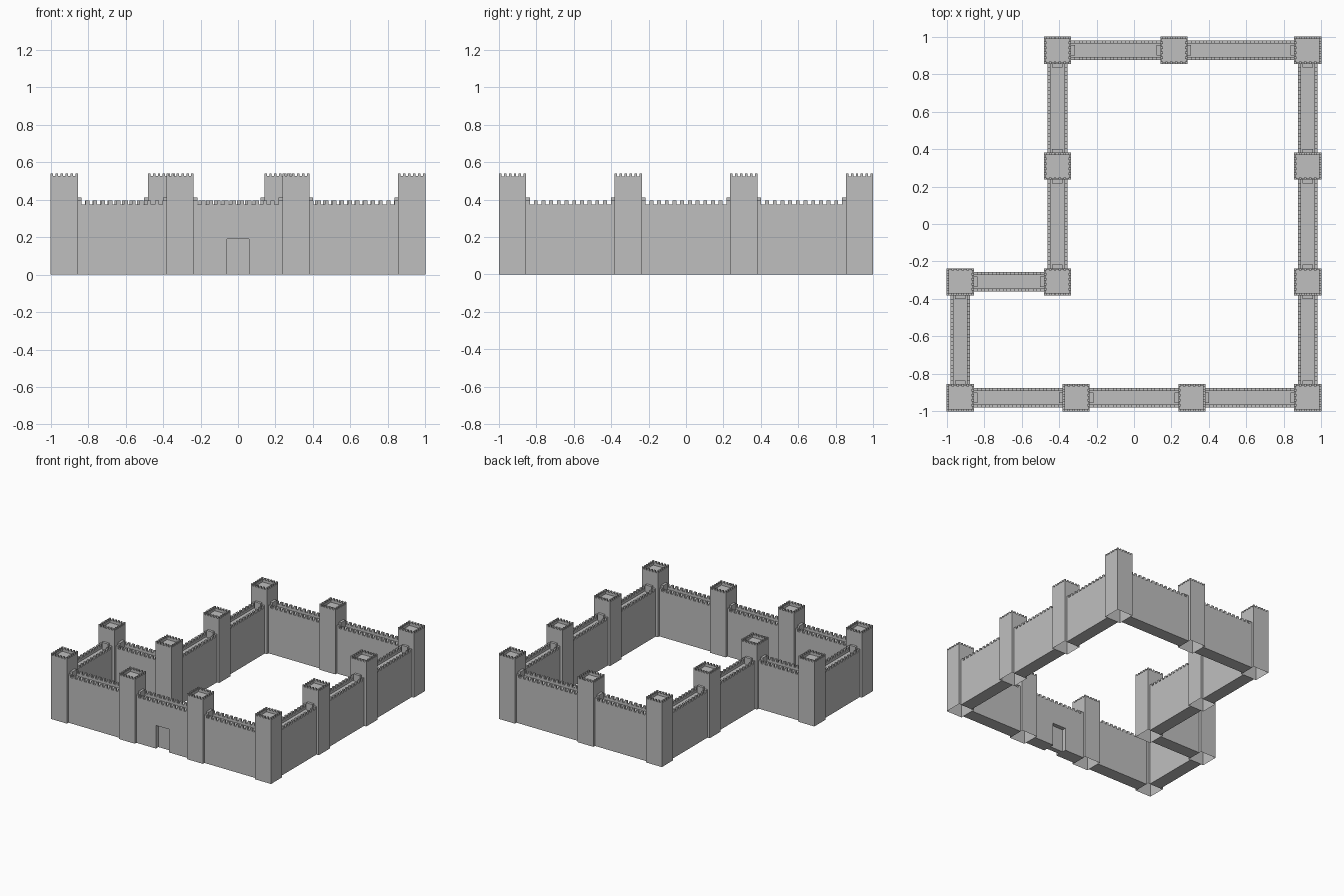
import bpy
import bmesh
import math
from mathutils import Matrix, Vector

cube = bpy.data.objects.get("Cube")
if cube:
    bpy.data.objects.remove(cube, do_unlink=True)

stone = bpy.data.materials.new("grey stone")
stone.use_nodes = True
GREY = (0.52, 0.52, 0.52, 1)
stone.diffuse_color = GREY
stone.node_tree.nodes["Principled BSDF"].inputs["Base Color"].default_value = GREY

TOWER, TOWER_TOP, TOWER_GAP, ROOF = 0.145, 0.54, 0.525, 0.505
WALL, WALL_TOP, WALL_GAP, WALK = 0.105, 0.395, 0.375, 0.355
RIM, PARAPET = 0.013, 0.016


def finish(bm, name, location=(0, 0, 0), angle=0):
    mesh = bpy.data.meshes.new(name)
    bmesh.ops.recalc_face_normals(bm, faces=bm.faces[:])
    bm.to_mesh(mesh)
    bm.free()
    mesh.materials.append(stone)
    obj = bpy.data.objects.new(name, mesh)
    bpy.context.scene.collection.objects.link(obj)
    obj.location = location
    obj.rotation_euler.z = angle
    return obj


def box(bm, low, high, open_bottom=False):
    low, high = Vector(low), Vector(high)
    matrix = Matrix.Translation((low + high) / 2) @ Matrix.Diagonal((*(high - low), 1))
    verts = bmesh.ops.create_cube(bm, size=1, matrix=matrix)["verts"]
    if open_bottom:
        faces = {f for v in verts for f in v.link_faces}
        bottom = min(faces, key=lambda f: f.calc_center_median().z)
        bmesh.ops.delete(bm, geom=[bottom], context="FACES_ONLY")


def teeth(bm, start, end, y0, y1, z0, z1, count, turned=False, skip_ends=False):
    """Row of evenly spaced merlons, running along x or along y."""
    step = (end - start) / (2 * count - 1)
    for i in range(count):
        if skip_ends and i in (0, count - 1):
            continue
        a = start + 2 * i * step
        if turned:
            box(bm, (y0, a, z0), (y1, a + step, z1), True)
        else:
            box(bm, (a, y0, z0), (a + step, y1, z1), True)


def make_tower(x, y):
    h = TOWER / 2
    bm = bmesh.new()
    # Hollow shaft with a sunken roof
    box(bm, (-h, -h, 0), (h, h, TOWER_GAP), True)
    top = max(bm.faces, key=lambda f: f.calc_center_median().z)
    bmesh.ops.inset_region(bm, faces=[top], thickness=RIM)
    roof = bmesh.ops.extrude_face_region(bm, geom=[top])
    verts = [v for v in roof["geom"] if isinstance(v, bmesh.types.BMVert)]
    bmesh.ops.translate(bm, verts=verts, vec=(0, 0, ROOF - TOWER_GAP))
    if top.is_valid:
        bmesh.ops.delete(bm, geom=[top], context="FACES_ONLY")
    # Merlons on all four edges
    for a, b in ((-h, -h + RIM), (h - RIM, h)):
        teeth(bm, -h, h, a, b, TOWER_GAP, TOWER_TOP, 6)
        teeth(bm, -h, h, a, b, TOWER_GAP, TOWER_TOP, 6, True, True)
    finish(bm, "tower", (x, y, 0))


def make_wall(start, end):
    start, end = Vector(start), Vector(end)
    along = end - start
    angle = math.atan2(along.y, along.x)
    middle = (*((start + end) / 2), 0)
    half, w = (along.length - TOWER) / 2, WALL / 2
    # Wall body with a sunken walkway
    inner = w - PARAPET
    outline = [(-w, 0), (w, 0), (w, WALL_GAP), (inner, WALL_GAP), (inner, WALK),
               (-inner, WALK), (-inner, WALL_GAP), (-w, WALL_GAP)]
    bm = bmesh.new()
    reach = half + 0.002
    face = bm.faces.new([bm.verts.new((-reach, y, z)) for y, z in outline])
    side = bmesh.ops.extrude_face_region(bm, geom=[face])
    verts = [v for v in side["geom"] if isinstance(v, bmesh.types.BMVert)]
    bmesh.ops.translate(bm, verts=verts, vec=(2 * reach, 0, 0))
    body = finish(bm, "wall", middle, angle)
    # Merlons on both parapets
    bm = bmesh.new()
    count = round(half / 0.0205 / 2 + 0.5) * 2 // 2
    count = max(2, round((2 * half / 0.0205 + 1) / 2))
    for a, b in ((-w, -inner), (inner, w)):
        teeth(bm, -half, half, a, b, WALL_GAP, WALL_TOP, count)
    finish(bm, "wall_merlons", middle, angle)
    # Door blocks where the walkway meets the towers
    bm = bmesh.new()
    for s in (-1, 1):
        xs = sorted((s * (half - 0.02), s * half))
        box(bm, (xs[0], -0.028, WALK), (xs[1], 0.028, 0.412), True)
    finish(bm, "walkway_doors", middle, angle)
    return body


def cut_gate(wall):
    # Gate recess on the outer and inner face, leaving a door leaf between
    bm = bmesh.new()
    for s in (-1, 1):
        ys = sorted((s * 0.02, s * 0.1))
        box(bm, (-0.06, ys[0], -0.1), (0.06, ys[1], 0.19))
    cutter = finish(bm, "gate_cutter", wall.location)
    cutter.hide_render = True
    cut = wall.modifiers.new("gate", "BOOLEAN")
    cut.operation = "DIFFERENCE"
    cut.solver = "EXACT"
    cut.object = cutter
    bpy.context.view_layer.update()
    graph = bpy.context.evaluated_depsgraph_get()
    mesh = bpy.data.meshes.new_from_object(wall.evaluated_get(graph))
    wall.modifiers.clear()
    wall.data = mesh
    wall.name = "gate_wall"
    bpy.data.objects.remove(cutter, do_unlink=True)


# Closed ring of towers, anticlockwise from the front right corner
E, T, N = 0.9275, 0.309, 0.4085
ring = [(-E, -E), (-T, -E), (T, -E), (E, -E), (E, -T), (E, T), (E, E),
        (0.213, E), (-N, E), (-N, T), (-N, -T), (-E, -T)]
for i, spot in enumerate(ring):
    make_tower(*spot)
    wall = make_wall(spot, ring[(i + 1) % len(ring)])
    if i == 1:
        cut_gate(wall)
